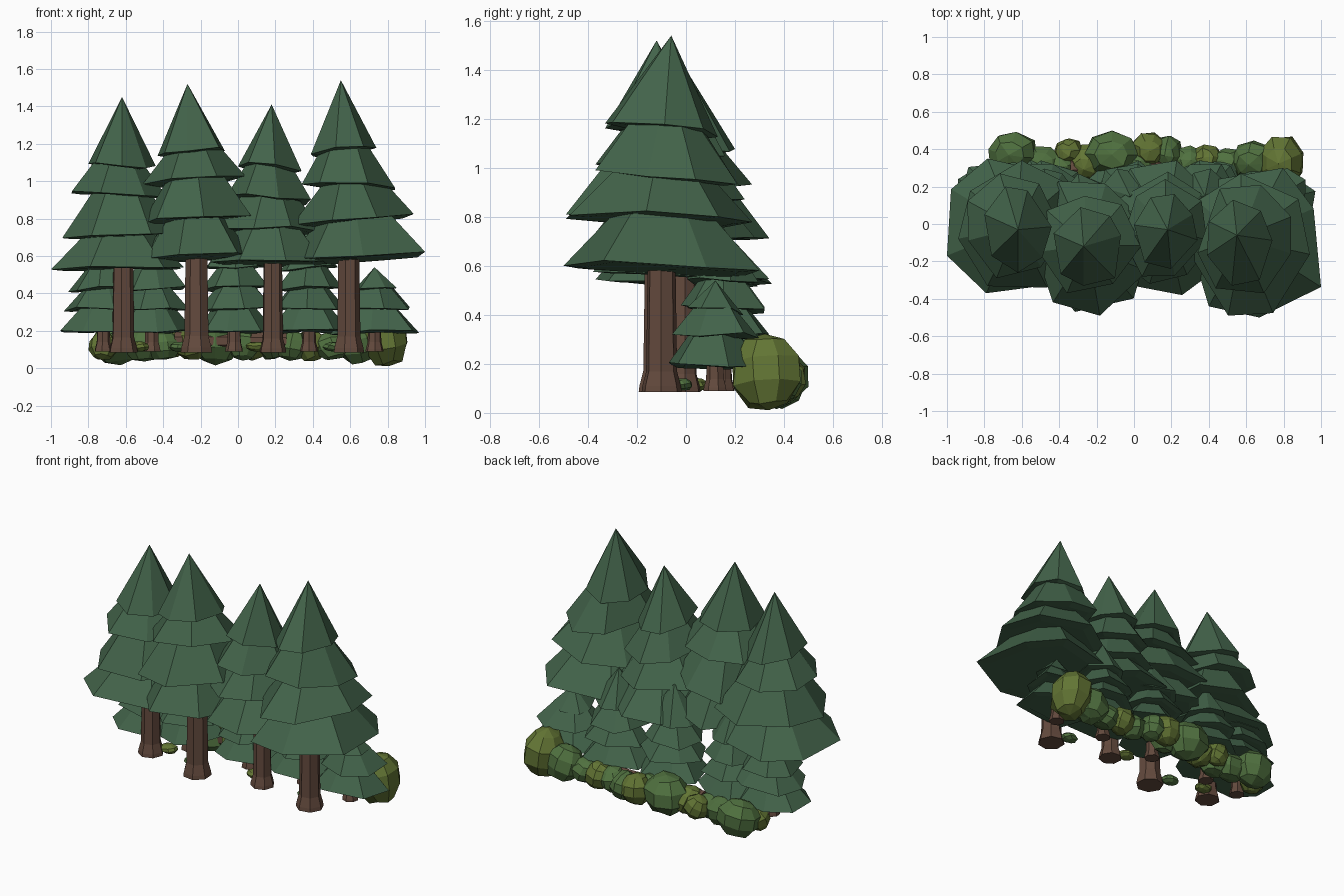
import bpy, bmesh, math, random
from mathutils import Vector, Matrix

if "Cube" in bpy.data.objects:
    bpy.data.objects.remove(bpy.data.objects["Cube"])

rng = random.Random(7)

def material(name, col):
    m = bpy.data.materials.new(name)
    m.diffuse_color = (*col, 1)
    m.use_nodes = True
    m.node_tree.nodes["Principled BSDF"].inputs["Base Color"].default_value = m.diffuse_color
    return m

NEEDLE = material("needle_green", (0.055, 0.125, 0.068))
BARK = material("bark_brown", (0.125, 0.068, 0.047))
OLIVE = material("bush_olive", (0.125, 0.18, 0.035))
LEAF = material("bush_green", (0.08, 0.165, 0.05))

def finish(bm, name, mat):
    bmesh.ops.recalc_face_normals(bm, faces=bm.faces)
    me = bpy.data.meshes.new(name)
    bm.to_mesh(me)
    bm.free()
    me.materials.append(mat)
    ob = bpy.data.objects.new(name, me)
    bpy.context.collection.objects.link(ob)

def loft(bm, rings):
    """Skin a stack of rings; both ends are capped (a one-point ring is a tip)."""
    vr = [[bm.verts.new(p) for p in r] for r in rings]
    for a, b in zip(vr, vr[1:]):
        n = len(a)
        for i in range(n):
            j = (i + 1) % n
            if len(b) == 1:
                bm.faces.new((a[i], a[j], b[0]))
            else:
                bm.faces.new((a[i], a[j], b[j], b[i]))
    for r in (vr[0], vr[-1]):
        if len(r) > 2:
            bm.faces.new(r)

def rim(x0, x1, z0, z1, yc, ry, tilt, n=7):
    """Irregular polygon filling the given x and y spans, z0 to z1 in x, front raised by tilt."""
    ph = rng.uniform(0, 6.28)
    pts = []
    for i in range(n):
        a = ph + (i + rng.uniform(-.2, .2)) * math.tau / n
        r = rng.uniform(.9, 1.08)
        pts.append((r * math.cos(a), r * math.sin(a)))
    lo = [min(p[k] for p in pts) for k in (0, 1)]
    hi = [max(p[k] for p in pts) for k in (0, 1)]
    out = []
    for p in pts:
        u, v = [(p[k] - lo[k]) / (hi[k] - lo[k]) for k in (0, 1)]
        z = z0 + u * (z1 - z0) + tilt * (.5 - v) + rng.uniform(-.012, .012)
        out.append(Vector((x0 + u * (x1 - x0), yc + (2 * v - 1) * ry, z)))
    return out

def shrink(ring, f, centre, dz):
    return [Vector((centre[0] + (p.x - centre[0]) * f,
                    centre[1] + (p.y - centre[1]) * f, p.z + dz)) for p in ring]

def foliage(name, apex, tiers, tilt=0.0, k=1.0):
    """Stacked skirts, listed top first: x0, x1, z0, z1, y centre, y radius."""
    bm = bmesh.new()
    for i, t in enumerate(tiers):
        edge = rim(*t, tilt)
        c = ((t[0] + t[1]) / 2, t[4])
        under = shrink(edge, .8, c, -.006 * k)
        if i == 0:
            loft(bm, [under, edge, [Vector(apex)]])
        else:
            a = tiers[i - 1]
            h = (a[2] + a[3] - t[2] - t[3]) / 2 + .04 * k
            top = shrink(edge, .45, ((c[0] + apex[0]) / 2, (c[1] + apex[1]) / 2), h)
            loft(bm, [under, edge, top])
    finish(bm, name, NEEDLE)

def trunk(name, x, y, z0, z1, r):
    bm = bmesh.new()
    ph = rng.uniform(0, 1)
    rings = []
    for z, f in ((z0, 1.4), (z0 + r * .4, 1.35), (z0 + r * 1.4, 1.08), (z1, .95)):
        rings.append([Vector((x + r * f * math.cos(ph + i * math.tau / 7),
                              y + r * f * math.sin(ph + i * math.tau / 7), z)) for i in range(7)])
    loft(bm, rings)
    finish(bm, name, BARK)

def bush(name, c, s, mat):
    bm = bmesh.new()
    bmesh.ops.create_uvsphere(bm, u_segments=8, v_segments=5, radius=1)
    turn = Matrix.Rotation(rng.uniform(0, 3), 3, 'Z') @ Matrix.Rotation(rng.uniform(-.5, .5), 3, 'X')
    for v in bm.verts:
        p = (turn @ v.co) * rng.uniform(.92, 1.06)
        v.co = Vector(c) + Vector((p.x * s[0], p.y * s[1], p.z * s[2]))
        v.co.z = max(v.co.z, 0)
        v.co.y = min(v.co.y, .5)
    finish(bm, name, mat)

# Tall front trees: apex, tiers, trunk x, trunk y, trunk radius, tilt
tall = [
    ((-.62, -.03, 1.45), [(-.80, -.44, 1.09, 1.07, -.03, .23), (-.89, -.38, .94, .92, -.01, .28),
                          (-.94, -.33, .70, .72, -.0, .34), (-1.0, -.29, .53, .55, -.01, .36)],
     -.615, -.02, .056, .0),
    ((-.27, -.12, 1.52), [(-.43, -.07, 1.14, 1.17, -.12, .21), (-.51, .04, .99, 1.03, -.11, .26),
                          (-.52, .07, .77, .82, -.13, .36), (-.52, .08, .57, .60, -.10, .37)],
     -.22, -.11, .062, .04),
    ((.18, -.03, 1.41), [(.0, .34, 1.08, 1.05, -.04, .20), (-.06, .39, .91, .89, -.02, .26),
                         (-.12, .46, .74, .73, -.02, .30), (-.15, .48, .56, .56, -.02, .36)],
     .185, -.01, .052, .04),
    ((.55, -.06, 1.54), [(.39, .74, 1.14, 1.17, -.10, .23), (.34, .84, .98, .95, -.08, .29),
                         (.29, .94, .77, .81, -.11, .38), (.28, 1.0, .58, .60, -.10, .40)],
     .59, -.10, .06, .04),
]
for i, (apex, tiers, tx, ty, tr, tilt) in enumerate(tall, 1):
    foliage(f"tall_tree_foliage_{i}", apex, tiers, tilt)
    trunk(f"tall_tree_trunk_{i}", tx, ty, .085, .7, tr)

# Small trees behind: x, y, top, radius, tier (radius factor, z) pairs
four = ((.7, .53), (.82, .42), (.92, .31), (1, .19))
three = ((.5, .41), (.78, .31), (1, .185))
small = [(-.72, .14, .76, .23, four), (-.46, .15, .76, .22, four), (-.02, .15, .76, .22, four),
         (.38, .15, .76, .22, four), (.73, .12, .54, .24, three)]
for i, (x, y, top, r, levels) in enumerate(small, 1):
    tiers = [(x - r * f, x + r * f, z, z + .01, y, min(r * f * .95, .19)) for f, z in levels]
    foliage(f"small_tree_foliage_{i}", (x, y, top), tiers, .01, .5)
    trunk(f"small_tree_trunk_{i}", x, y, .09, .3, .035)

# Fallen log along the back
bm = bmesh.new()
bmesh.ops.create_cone(bm, cap_ends=True, segments=7, radius1=.05, radius2=.045, depth=.6,
                      matrix=Matrix.Translation((-.04, .30, .145)) @ Matrix.Rotation(math.pi / 2, 4, 'Y'))
finish(bm, "fallen_log", BARK)

# Bush row along the back: x, y, z, radii, colour index
row = [(-.65, .38, .14, .14, .12, .12, 0), (-.72, .29, .12, .08, .08, .08, 1),
       (-.50, .33, .12, .12, .09, .09, 0), (-.35, .39, .13, .08, .07, .08, 1),
       (-.40, .30, .12, .10, .09, .08, 0), (-.25, .33, .13, .10, .10, .09, 1),
       (-.12, .37, .15, .15, .13, .13, 0), (.03, .32, .13, .09, .08, .09, 0),
       (.08, .40, .14, .10, .10, .10, 1), (.18, .38, .13, .08, .10, .09, 0),
       (.29, .33, .12, .09, .09, .08, 0), (.39, .34, .12, .09, .09, .09, 1),
       (.50, .32, .12, .11, .09, .08, 0), (.64, .34, .14, .13, .11, .12, 0),
       (.79, .33, .165, .13, .15, .165, 1)]
for i, (x, y, z, a, b, c, m) in enumerate(row, 1):
    bush(f"bush_{i}", (x, y, z), (a, b, c), (LEAF, OLIVE)[m])

# Low tufts against the trunk bases
for i, (x, y) in enumerate(((-.53, .04), (-.31, -.02), (.10, .04), (.51, -.02)), 1):
    bush(f"low_tuft_{i}", (x, y, .115), (.06, .05, .028), (LEAF, OLIVE)[i % 2])
